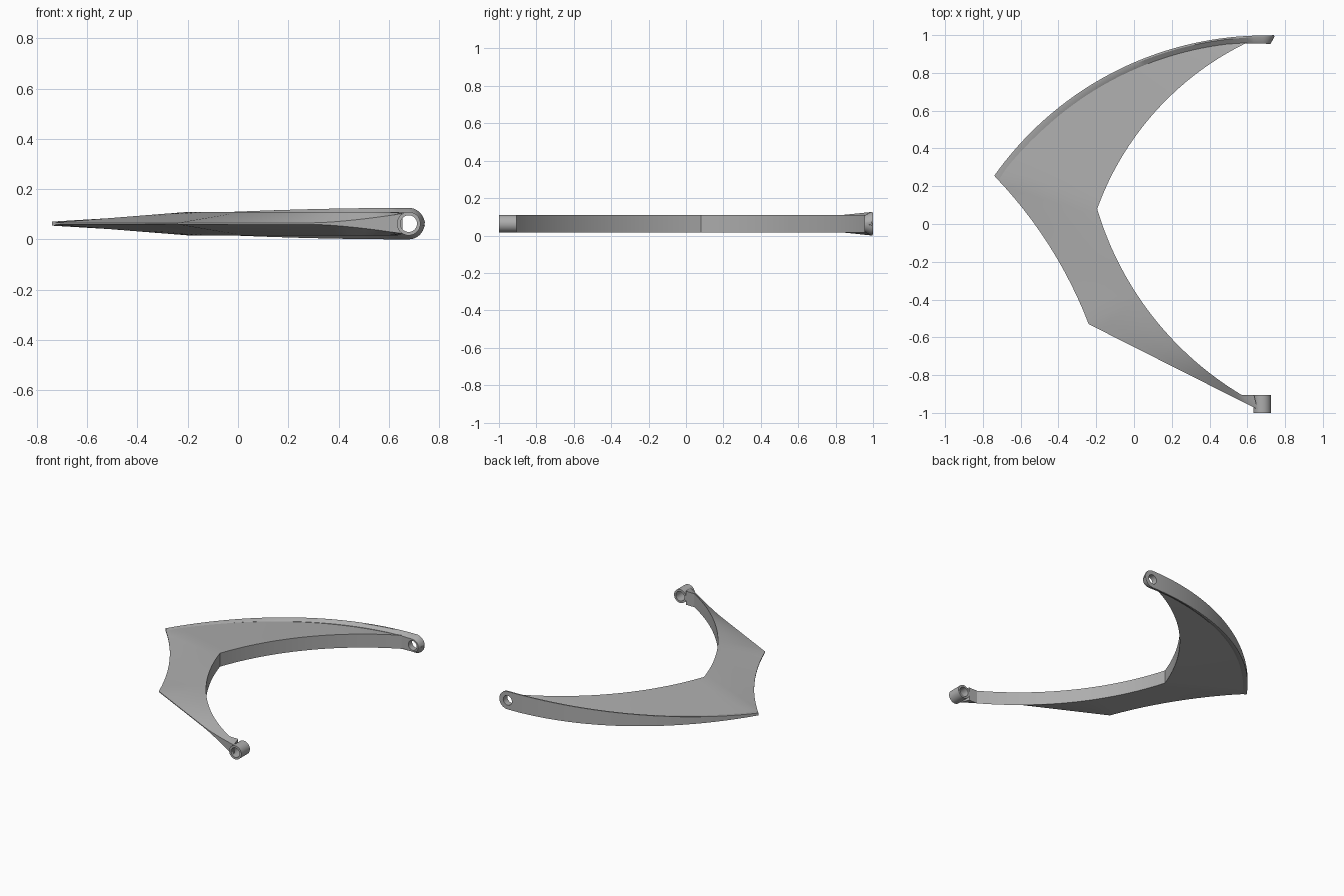
import bpy, bmesh, math
from mathutils import Vector

if "Cube" in bpy.data.objects:
    bpy.data.objects.remove(bpy.data.objects["Cube"])

ZC = 0.063          # mid-plane height
HX, HR = 0.679, 0.033   # pivot hole centre and radius

grey = bpy.data.materials.new("grey")
grey.diffuse_color = (0.42, 0.42, 0.42, 1)
grey.use_nodes = True
grey.node_tree.nodes["Principled BSDF"].inputs["Base Color"].default_value = grey.diffuse_color


def arc3(a, b, c, n):
    """n+1 points along the circular arc a-b-c."""
    (ax, ay), (bx, by), (cx, cy) = a, b, c
    d = 2 * (ax * (by - cy) + bx * (cy - ay) + cx * (ay - by))
    A, B, C = ax * ax + ay * ay, bx * bx + by * by, cx * cx + cy * cy
    o = Vector(((A * (by - cy) + B * (cy - ay) + C * (ay - by)) / d,
                (A * (cx - bx) + B * (ax - cx) + C * (bx - ax)) / d))
    va, vc = Vector(a) - o, Vector(c) - o
    t0 = math.atan2(va.y, va.x)
    sweep = math.atan2(va.x * vc.y - va.y * vc.x, va.dot(vc))
    r = va.length
    return [o + Vector((math.cos(t0 + sweep * i / n), math.sin(t0 + sweep * i / n))) * r
            for i in range(n + 1)]


def skin(name, rings):
    """Closed solid through a row of equal-sized rings."""
    bm = bmesh.new()
    rows = [[bm.verts.new(p) for p in ring] for ring in rings]
    k = len(rows[0])
    for r, s in zip(rows, rows[1:]):
        for j in range(k):
            bm.faces.new((r[j], r[(j + 1) % k], s[(j + 1) % k], s[j]))
    bm.faces.new(rows[0])
    bm.faces.new(rows[-1][::-1])
    bmesh.ops.recalc_face_normals(bm, faces=bm.faces)
    me = bpy.data.meshes.new(name)
    bm.to_mesh(me)
    bm.free()
    me.materials.append(grey)
    ob = bpy.data.objects.new(name, me)
    bpy.context.collection.objects.link(ob)
    return ob


def rod(name, r, y0, y1, n=40):
    return skin(name, [[(HX + r * math.cos(2 * math.pi * i / n), y,
                         ZC + r * math.sin(2 * math.pi * i / n)) for i in range(n)]
                       for y in (y0, y1)])


def rib_half(x):
    """Half height of the rear rib, growing toward the rounded eye."""
    if x > HX:
        return math.sqrt(max(0.0625 ** 2 - (x - HX) ** 2, 1e-6))
    return 0.008 + 0.0545 * math.sin(math.pi / 2 * (x + 0.74) / (HX + 0.74))


# rear rib: curved plate with bevelled inner side and a round eye
rib_curve = arc3((-0.74, 0.255), (0, 0.855), (HX, 0.998), 36)
rib_curve += [Vector((HX + 0.0622 * math.sin(math.pi / 2 * i / 10), 0.998 + 0.0002 * i))
              for i in range(1, 11)]
rings = []
for i, p in enumerate(rib_curve):
    t = (rib_curve[min(i + 1, len(rib_curve) - 1)] - rib_curve[max(i - 1, 0)]).normalized()
    nrm = Vector((t.y, -t.x))
    h = rib_half(p.x)
    depth = 0.034 + 0.012 * max(0, (p.x - 0.5) / 0.24)
    a, b = p + nrm * 0.009, p + nrm * depth
    if p.x > HX:
        b.x = HX + (p.x - HX) * 0.72
    hb = h * 0.7
    rings.append([(p.x, p.y, ZC - h), (p.x, p.y, ZC + h), (a.x, a.y, ZC + h),
                  (b.x, b.y, ZC + hb), (b.x, b.y, ZC - hb), (a.x, a.y, ZC - h)])
rib = skin("rear_rib", rings)

# blade: thick along the inner arcs, tapering to a thin outer edge
N, M, L = 24, 12, 18
inner = arc3((0.63, 0.975), (0.2, 0.685), (-0.195, 0.08), N)
inner += arc3((-0.195, 0.08), (0.08, -0.465), (0.57, -0.905), M + L)[1:]
inner.append(Vector((0.635, -0.905)))
outer = arc3((0.63, 0.982), (-0.02, 0.832), (-0.735, 0.25), N)
half = [min(0.045, 0.62 * rib_half(p.x)) for p in outer]
half[-1] = 0.004
outer += arc3((-0.735, 0.25), (-0.4, -0.195), (-0.24, -0.53), M)[1:]
half += [0.003] * M
for i in range(1, L + 2):
    f = i / (L + 1)
    outer.append(Vector((-0.24, -0.53)).lerp(Vector((0.655, -0.982)), f))
    half.append(0.003 + 0.037 * max(0, (f - 0.6) / 0.4) ** 1.5)
rings = []
S = 4
for a, b, h in zip(inner, outer, half):
    top = [(*a.lerp(b, k / S), 0.047 + (h - 0.047) * k / S) for k in range(S + 1)]
    rings.append([(x, y, ZC + z) for x, y, z in top] +
                 [(x, y, ZC - z) for x, y, z in reversed(top)])
blade = skin("blade", rings)

# front eye
eye = rod("front_eye", 0.047, -1.0, -0.905)

# pivot hole through both eyes
cutter = rod("hole_cutter", HR, -1.2, 1.2)
cutter.hide_render = True
for ob in (rib, eye):
    m = ob.modifiers.new("hole", 'BOOLEAN')
    m.operation, m.solver, m.object = 'DIFFERENCE', 'EXACT', cutter
dg = bpy.context.evaluated_depsgraph_get()
for ob in (rib, eye):
    me = bpy.data.meshes.new_from_object(ob.evaluated_get(dg))
    ob.modifiers.clear()
    ob.data = me
bpy.data.objects.remove(cutter)

# smooth curves, crisp edges
for ob in (rib, blade, eye):
    bpy.ops.object.select_all(action='DESELECT')
    ob.select_set(True)
    bpy.context.view_layer.objects.active = ob
    bpy.ops.object.shade_smooth_by_angle(angle=math.radians(30))
